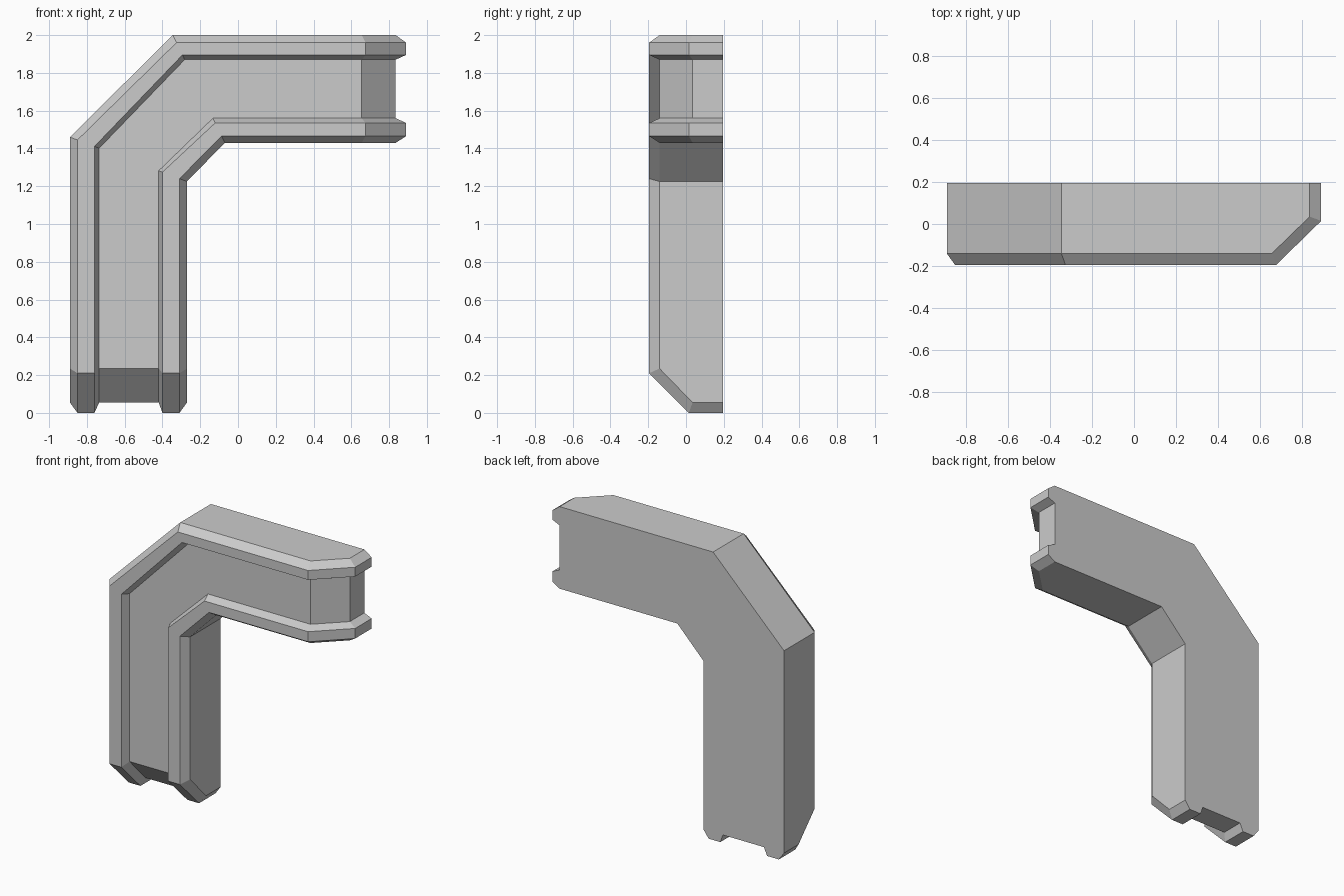
import bpy, bmesh

if "Cube" in bpy.data.objects:
    bpy.data.objects.remove(bpy.data.objects["Cube"])

BACK, FRONT, STEP = 0.195, -0.195, 0.055

# Channel profile: x on the upright leg, z on the top arm, 1 = sunk by STEP
profile = [(-.89, 2.0, 1), (-.85, 1.96, 0), (-.76, 1.895, 0), (-.735, 1.87, 1),
           (-.42, 1.56, 1), (-.40, 1.535, 0), (-.31, 1.465, 0), (-.27, 1.43, 1)]


def stations(x, z, e):
    """Points of one profile corner from the bottom end to the right end."""
    y = FRONT + STEP * e
    tx, tz = (x + .89) / .62, (2 - z) / .57
    end = .89 - STEP * e
    return [(x, BACK, STEP * e), (x, .015 + .02 * e, STEP * e), (x, y, .21 + .025 * e),
            (x, y, 1.46 - .235 * tx), (-.345 + .275 * tz, y, z),
            (.675 - .02 * e, y, z), (end, .015 + .02 * e, z), (end, BACK, z)]


bm = bmesh.new()
rows = [[bm.verts.new(p) for p in stations(*c)] for c in profile]

# Front skin: ridges, groove and bevelled ends
for a, b in zip(rows, rows[1:]):
    for i in range(7):
        bm.faces.new((a[i], a[i + 1], b[i + 1], b[i]))

# Outer and inner side walls
backs = []
for r in (rows[0], rows[-1]):
    b3, b4 = [bm.verts.new((r[i].co.x, BACK, r[i].co.z)) for i in (3, 4)]
    bm.faces.new(r[:4] + [b3])
    bm.faces.new((r[3], r[4], b4, b3))
    bm.faces.new(r[4:] + [b4])
    backs.append((b3, b4))

# Flat back
(o3, o4), (i3, i4) = backs
bm.faces.new([r[0] for r in rows] + [i3, i4] + [r[7] for r in reversed(rows)] + [o4, o3])
bmesh.ops.recalc_face_normals(bm, faces=bm.faces)

mesh = bpy.data.meshes.new("bent_channel_frame")
bm.to_mesh(mesh)
bm.free()
bpy.context.collection.objects.link(bpy.data.objects.new("bent_channel_frame", mesh))
